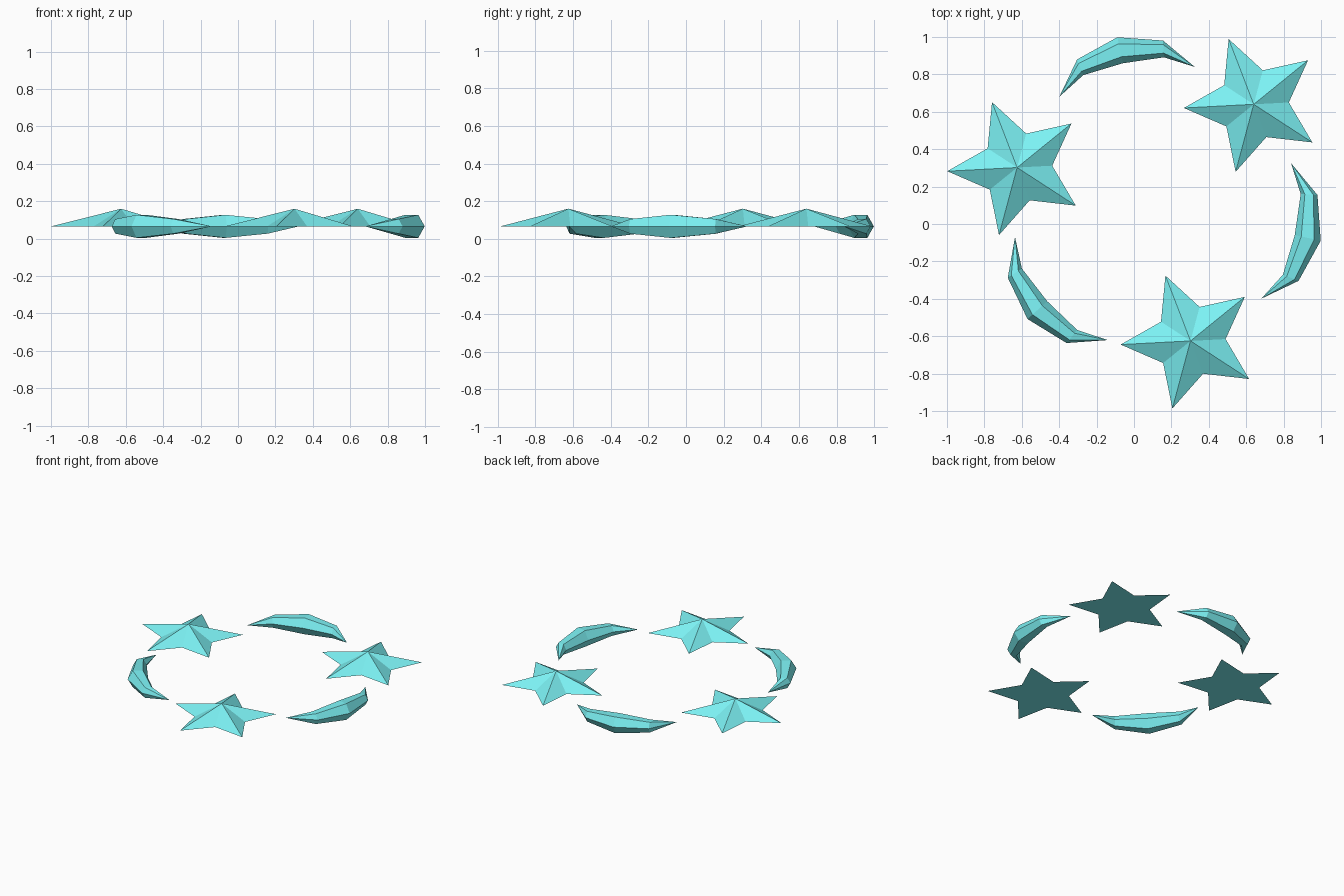
import bpy, bmesh
from math import sin, cos, pi, radians
from mathutils import Vector

if "Cube" in bpy.data.objects:
    bpy.data.objects.remove(bpy.data.objects["Cube"])

mat = bpy.data.materials.new("cyan")
mat.diffuse_color = (0.2, 0.88, 0.9, 1)
mat.use_nodes = True
mat.node_tree.nodes["Principled BSDF"].inputs["Base Color"].default_value = mat.diffuse_color
MID = 0.066  # height of star bases and crescent centre lines


def finish(bm, name):
    bmesh.ops.recalc_face_normals(bm, faces=bm.faces)
    me = bpy.data.meshes.new(name)
    bm.to_mesh(me)
    bm.free()
    me.materials.append(mat)
    bpy.context.collection.objects.link(bpy.data.objects.new(name, me))


def star(name, cx, cy):
    # five-pointed outline, flat underneath, raised to a central peak
    bm = bmesh.new()
    rim = []
    for i in range(10):
        r = 0.188 if i % 2 else 0.374
        a = radians(39 + 36 * i)
        rim.append(bm.verts.new((cx + r * cos(a), cy + r * sin(a), MID)))
    peak = bm.verts.new((cx, cy, 0.16))
    for i in range(10):
        bm.faces.new((rim[i], rim[(i + 1) % 10], peak))
    bm.faces.new(rim[::-1])
    finish(bm, name)


def crescent(name, cx, cy, angle):
    # hexagonal sections along a bow, closing to a point at both ends
    bm = bmesh.new()
    out = Vector((cos(radians(angle)), sin(radians(angle)), 0))
    along = Vector((out.y, -out.x, 0))
    base = Vector((cx, cy, MID))
    rings = []
    for u, v, r, lean in ((-0.228, 0.13, 0.045, -9), (0, 0.173, 0.071, 0),
                          (0.228, 0.13, 0.045, 9)):
        side = out * cos(radians(lean)) + along * sin(radians(lean))
        c = base + along * u + out * v
        rings.append([bm.verts.new(c + side * r * cos(k * pi / 3)
                      + Vector((0, 0, r * sin(k * pi / 3)))) for k in range(6)])
    tips = [bm.verts.new(base + along * s * 0.371) for s in (-1, 1)]
    for k in range(6):
        n = (k + 1) % 6
        for a, b in zip(rings, rings[1:]):
            bm.faces.new((a[k], a[n], b[n], b[k]))
        bm.faces.new((tips[0], rings[0][n], rings[0][k]))
        bm.faces.new((tips[1], rings[2][k], rings[2][n]))
    finish(bm, name)


# stars
star("star_back_right", 0.64, 0.64)
star("star_left", -0.625, 0.302)
star("star_front", 0.302, -0.625)

# crescents between the stars
crescent("crescent_back", -0.037, 0.76, 102.4)
crescent("crescent_right", 0.76, -0.037, 347.6)
crescent("crescent_front_left", -0.388, -0.345, 222)
